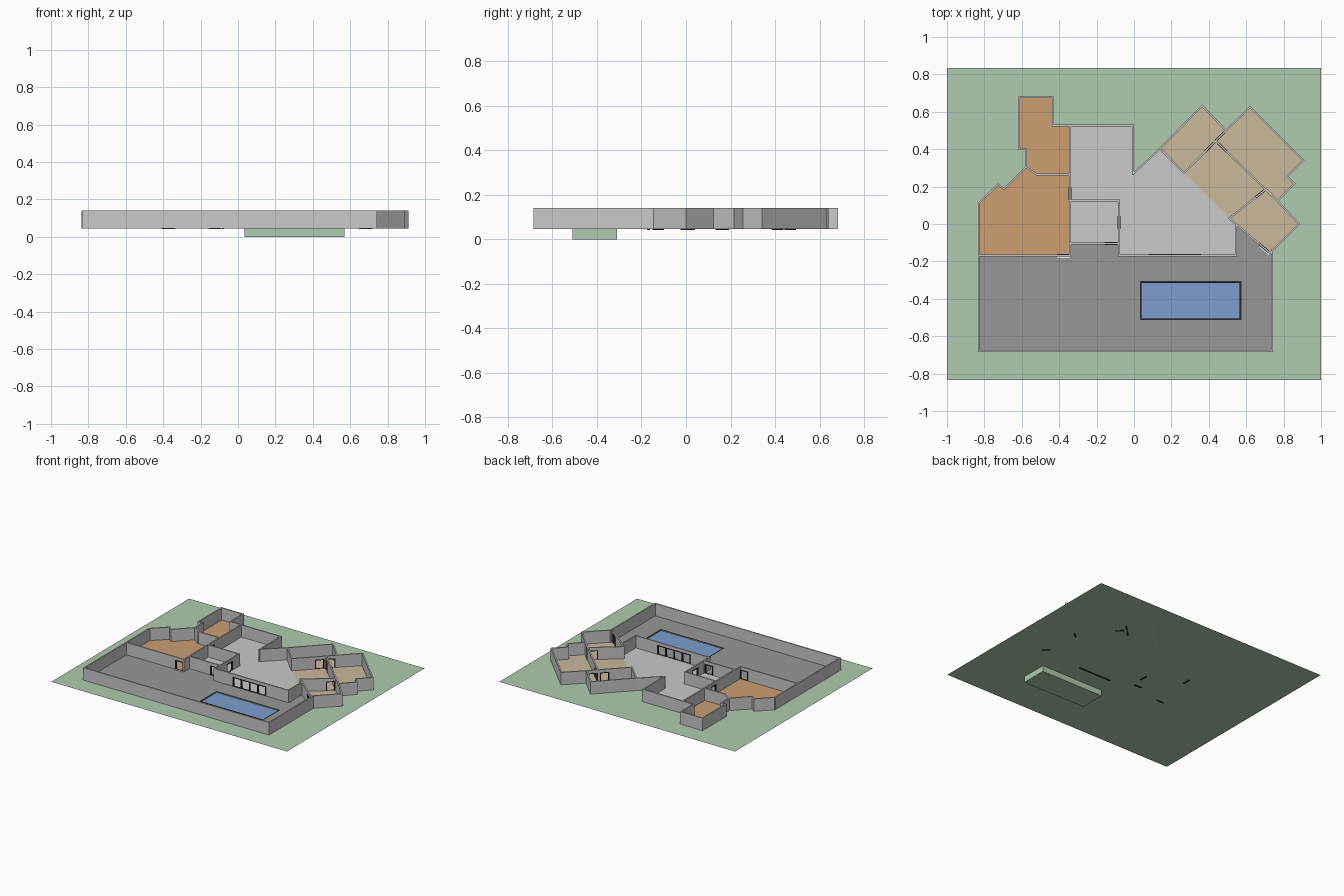
import bpy, bmesh
from mathutils import Vector, Matrix

if "Cube" in bpy.data.objects:
    bpy.data.objects.remove(bpy.data.objects["Cube"])

G, TOP, DOOR, T = 0.045, 0.14, 0.118, 0.01   # ground, wall top, door head, wall thickness


def material(name, srgb):
    m = bpy.data.materials.new(name)
    m.diffuse_color = [(c / 255) ** 2.2 for c in srgb] + [1]
    m.use_nodes = True
    m.node_tree.nodes["Principled BSDF"].inputs["Base Color"].default_value = m.diffuse_color
    return m


GRASS = material("grass green", (174, 202, 174))
DECK = material("paving grey", (150, 150, 150))
TILE = material("light grey", (200, 200, 200))
WOOD = material("orange wood", (203, 157, 112))
CARPET = material("tan carpet", (200, 184, 154))
WATER = material("water blue", (124, 156, 205))
BLACK = material("frame black", (45, 45, 45))
WHITE = material("sill white", (235, 235, 235))


def finish(name, bm, mat):
    mesh = bpy.data.meshes.new(name)
    bm.to_mesh(mesh)
    bm.free()
    mesh.materials.append(mat)
    ob = bpy.data.objects.new(name, mesh)
    bpy.context.collection.objects.link(ob)
    return ob


def floor(name, polys, z, mat):
    """Flat upward-facing sheet made from outline polygons."""
    bm = bmesh.new()
    for p in polys:
        f = bm.faces.new([bm.verts.new((x, y, z)) for x, y in p])
        f.normal_update()
        if f.normal.z < 0:
            f.normal_flip()
    return finish(name, bm, mat)


def rect(x0, y0, x1, y1):
    return [(x0, y0), (x1, y0), (x1, y1), (x0, y1)]


def ring(x0, y0, x1, y1, hx0, hy0, hx1, hy1):
    """Rectangle with a rectangular hole, as four pieces."""
    return [rect(x0, y0, x1, hy0), rect(x0, hy1, x1, y1),
            rect(x0, hy0, hx0, hy1), rect(hx1, hy0, x1, hy1)]


def bar(bm, a, b, s0, s1, z0, z1, t):
    """Box along the line a-b, between distances s0 and s1."""
    a, b = Vector(a), Vector(b)
    d = (b - a).normalized()
    mid = a + d * (s0 + s1) / 2
    m = (Matrix.Translation((mid.x, mid.y, (z0 + z1) / 2))
         @ Matrix.Rotation(Vector((1, 0)).angle_signed(d) * -1, 4, 'Z')
         @ Matrix.Diagonal((s1 - s0, t, z1 - z0, 1)))
    bmesh.ops.create_cube(bm, size=1, matrix=m)


def walls(name, pts, doors={}):
    """Wall run; doors maps segment number to (start, end, panes) openings."""
    bm, fr = bmesh.new(), bmesh.new()
    for i, (a, b) in enumerate(zip(pts, pts[1:])):
        length = (Vector(b) - Vector(a)).length
        s = -T / 2
        for d0, d1, panes in doors.get(i, []):
            bar(bm, a, b, s, d0, G, TOP, T)
            bar(bm, a, b, d0, d1, DOOR, TOP, T)
            # black frame: posts, head and threshold
            for k in range(panes + 1):
                c = d0 + (d1 - d0) * k / panes
                bar(fr, a, b, c - 0.003, c + 0.003, G, DOOR, T * 1.4)
            bar(fr, a, b, d0, d1, DOOR - 0.006, DOOR, T * 1.4)
            bar(fr, a, b, d0, d1, G - 0.003, G + 0.003, T * 1.2)
            s = d1
        bar(bm, a, b, s, length + T / 2, G, TOP, T)
    finish(name, bm, TILE)
    if doors:
        finish(name + "_door_frames", fr, BLACK)
    else:
        fr.free()


# Lawn and pool
P = (0.035, -0.51, 0.57, -0.31)
floor("lawn", ring(-1, -0.835, 1, 0.835, *P), G, GRASS)
bm = bmesh.new()
bmesh.ops.create_cube(bm, size=1, matrix=Matrix.Translation((0.3025, -0.41, G / 2))
                      @ Matrix.Diagonal((0.535, 0.2, G, 1)))
bmesh.ops.delete(bm, geom=[f for f in bm.faces if f.normal.z > 0.5], context='FACES')
finish("pool_basin", bm, GRASS)
floor("pool_water", [rect(*P)], 0.039, WATER)
floor("pool_rim", ring(P[0] - .004, P[1] - .004, P[2] + .004, P[3] + .004,
                       P[0] + .005, P[1] + .005, P[2] - .005, P[3] - .005), 0.048, BLACK)

# Room outlines
left = [(-0.342, -0.168), (-0.83, -0.168), (-0.83, 0.112), (-0.727, 0.211), (-0.695, 0.187),
        (-0.578, 0.304), (-0.578, 0.40), (-0.615, 0.40), (-0.615, 0.678), (-0.433, 0.678),
        (-0.433, 0.527), (-0.342, 0.527)]
living = [(-0.342, 0.527), (-0.005, 0.527), (-0.005, 0.268), (0.139, 0.403), (0.267, 0.273),
          (0.545, -0.005), (0.545, -0.168), (-0.08, -0.168), (-0.08, -0.104), (-0.342, -0.104)]
room_a = [(0.267, 0.273), (0.139, 0.403), (0.364, 0.632), (0.492, 0.5)]
room_b = [(0.437, 0.444), (0.492, 0.5), (0.62, 0.625), (0.905, 0.34), (0.82, 0.255),
          (0.857, 0.216), (0.767, 0.123)]
room_d = [(0.706, 0.187), (0.883, 0.0), (0.727, -0.155), (0.51, 0.03)]
hall_c = [(0.267, 0.273), (0.437, 0.444), (0.767, 0.123), (0.706, 0.187), (0.51, 0.03)]

# Floors
deck = ring(-0.83, -0.68, 0.738, -0.168, *P)
deck += [rect(-0.342, -0.168, -0.08, -0.104),
         [(0.545, -0.168), (0.738, -0.168), (0.738, -0.145), (0.727, -0.155), (0.545, 0.0)]]
floor("terrace", deck, G + 0.001, DECK)
floor("left_wing_floor", [left], G + 0.002, WOOD)
floor("living_floor", [living], G + 0.002, TILE)
floor("bedroom_floors", [room_a, room_b, hall_c, room_d], G + 0.002, CARPET)

# Walls
walls("terrace_wall", [(-0.83, -0.168), (-0.83, -0.68), (0.738, -0.68), (0.738, -0.14)])
walls("left_wing_wall", left, {0: [(0.005, 0.066, 1)]})
walls("left_wing_divider", [(-0.578, 0.304), (-0.52, 0.265), (-0.342, 0.265)])
walls("middle_wall", [(-0.342, -0.168), (-0.342, 0.527)], {0: [(0.3, 0.36, 1)]})
walls("living_back_wall", living[:4])
walls("living_front_wall", living[5:],
      {1: [(0.19, 0.465, 4)], 3: [(0.012, 0.075, 1)]})
walls("entry_wall", [(-0.342, 0.125), (-0.08, 0.125), (-0.08, -0.104)],
      {1: [(0.085, 0.15, 1)]})
walls("bedroom_a_wall", room_a + room_a[:1])
bpy.data.objects.remove(bpy.data.objects["bedroom_a_wall"])
walls("bedroom_a_wall", room_a)
walls("bedroom_divider", [(0.267, 0.273), (0.492, 0.5)],
      {0: [(0.165, 0.225, 1), (0.245, 0.305, 1)]})
walls("bedroom_b_wall", room_b[1:])
walls("bedroom_b_divider", [(0.437, 0.444), (0.767, 0.123)], {0: [(0.02, 0.08, 1)]})
walls("bedroom_d_wall", room_d + room_d[:1],
      {2: [(0.015, 0.075, 1)], 3: [(0.18, 0.235, 1)]})

# Pale doorsteps outside the terrace doors
for name, a, b in (("left_doorstep", (-0.41, -0.178), (-0.342, -0.178)),
                   ("right_doorstep", (0.672, -0.12), (0.722, -0.163))):
    bm = bmesh.new()
    bar(bm, a, b, 0, (Vector(b) - Vector(a)).length, G, G + 0.004, 0.008)
    finish(name, bm, WHITE)
